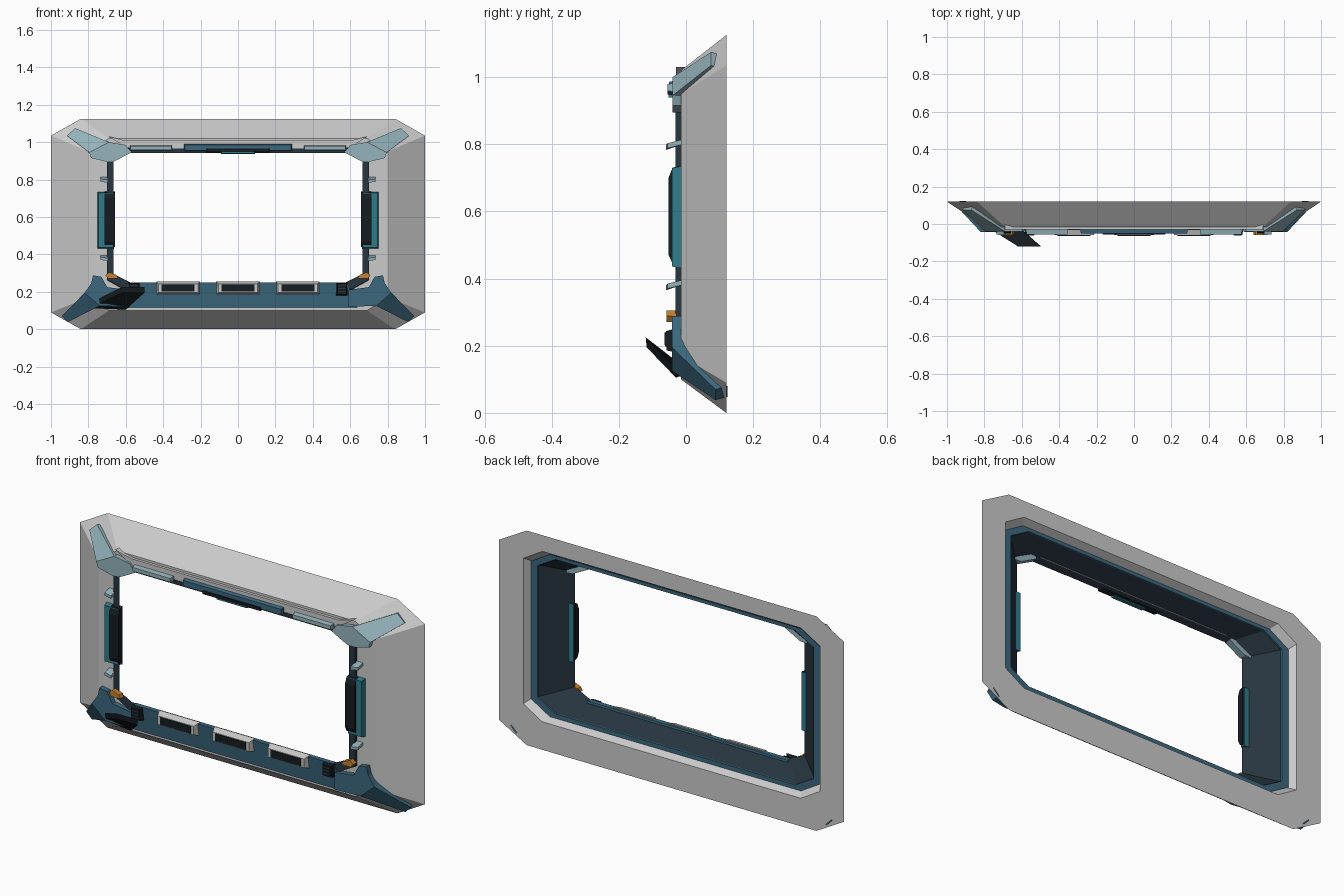
import bpy, bmesh
from mathutils import Vector


def material(name, rgb):
    m = bpy.data.materials.new(name)
    m.diffuse_color = (*rgb, 1)
    return m


DARK = material("dark_navy", (0.02, 0.035, 0.05))
BLACK = material("near_black", (0.008, 0.012, 0.015))
BLUE = material("blue", (0.045, 0.14, 0.21))
PALE = material("pale_blue", (0.30, 0.45, 0.50))
TEAL = material("teal", (0.03, 0.20, 0.26))
ORANGE = material("orange", (0.55, 0.22, 0.03))


def make(name, verts, faces, mat=None):
    bm = bmesh.new()
    vs = [bm.verts.new(v) for v in verts]
    for f in faces:
        bm.faces.new([vs[i] for i in f])
    bmesh.ops.recalc_face_normals(bm, faces=bm.faces)
    me = bpy.data.meshes.new(name)
    bm.to_mesh(me)
    bm.free()
    ob = bpy.data.objects.new(name, me)
    bpy.context.collection.objects.link(ob)
    if mat:
        me.materials.append(mat)
    return ob


def octagon(hx, z0, z1, y, cx, cz):
    # chamfered rectangle in the xz plane
    return [(hx, y, z0 + cz), (hx, y, z1 - cz), (hx - cx, y, z1), (cx - hx, y, z1),
            (-hx, y, z1 - cz), (-hx, y, z0 + cz), (cx - hx, y, z0), (hx - cx, y, z0)]


def ring_frame(name, profile, mat=None):
    # closed frame lofted through octagons
    n = len(profile)
    verts = [v for p in profile for v in octagon(*p)]
    faces = [(i * 8 + j, i * 8 + (j + 1) % 8, (i + 1) % n * 8 + (j + 1) % 8, (i + 1) % n * 8 + j)
             for i in range(n) for j in range(8)]
    return make(name, verts, faces, mat)


def plate(name, pts, depth, mat=None, sides=(1,)):
    # polygon of (x, y, z) extruded by a depth vector, optionally mirrored
    n = len(pts)
    d = Vector(depth)
    faces = [tuple(range(n)), tuple(range(n, 2 * n))]
    faces += [(i, (i + 1) % n, n + (i + 1) % n, n + i) for i in range(n)]
    for s in sides:
        allp = [Vector(p) for p in pts] + [Vector(p) + d for p in pts]
        make(name, [(s * p.x, p.y, p.z) for p in allp], faces, mat)


def block(name, x0, x1, z0, z1, yb, yf, taper=0.0, mat=None, sides=(1,)):
    # box whose front face is narrowed by taper
    t = taper
    v = [(x0, yb, z0), (x1, yb, z0), (x1, yb, z1), (x0, yb, z1),
         (x0 + t, yf, z0 + t), (x1 - t, yf, z0 + t), (x1 - t, yf, z1 - t), (x0 + t, yf, z1 - t)]
    f = [(0, 1, 2, 3), (4, 5, 6, 7), (0, 1, 5, 4), (1, 2, 6, 5), (2, 3, 7, 6), (3, 0, 4, 7)]
    for s in sides:
        make(name, [(s * a, b, c) for a, b, c in v], f, mat)


BOTH = (1, -1)

# Main grey surround
ring_frame("outer_surround", [
    (1.0, 0.0, 1.125, 0.12, 0.16, 0.09),
    (0.80, 0.10, 1.02, -0.015, 0.11, 0.07),
    (0.70, 0.215, 0.965, -0.015, 0.09, 0.05),
    (0.84, 0.165, 1.02, 0.085, 0.11, 0.065),
    (0.86, 0.147, 1.04, 0.12, 0.11, 0.065)])

# Dark tunnel lining and front rim
ring_frame("inner_lining", [
    (0.70, 0.212, 0.968, -0.012, 0.09, 0.05),
    (0.70, 0.215, 0.965, -0.032, 0.09, 0.05),
    (0.665, 0.25, 0.943, -0.032, 0.09, 0.045),
    (0.80, 0.19, 1.0, 0.08, 0.105, 0.06),
    (0.82, 0.175, 1.01, 0.08, 0.105, 0.06)], DARK)

# Blue seal at the back of the lining
ring_frame("rear_seal", [
    (0.80, 0.19, 1.0, 0.078, 0.105, 0.06),
    (0.80, 0.19, 1.0, 0.088, 0.105, 0.06),
    (0.838, 0.167, 1.018, 0.088, 0.11, 0.065),
    (0.835, 0.17, 1.015, 0.078, 0.11, 0.065)], BLUE)

# Top grey trim strip with flared ends
half = [(0.55, 0.957), (0.62, 0.985), (0.69, 1.03), (0.60, 1.008)]
strip = half + [(-x, z) for x, z in reversed(half)]
plate("top_trim", [(x, -0.03, z) for x, z in strip], (0, 0.03, 0))

# Top fittings
block("top_pad", 0.35, 0.58, 0.953, 0.985, -0.02, -0.055, 0.006, PALE, BOTH)
block("top_housing", -0.29, 0.29, 0.95, 0.992, -0.02, -0.05, 0.006, BLUE)
block("top_slot", -0.17, 0.17, 0.945, 0.968, -0.02, -0.055, 0.003, BLACK)
block("top_light", -0.09, 0.09, 0.938, 0.95, -0.03, -0.052, 0.002, TEAL)

# Top corner brackets: flat body and arm along the sloped corner
body = [(0.57, 0.945), (0.66, 0.898), (0.70, 0.895), (0.785, 0.915), (0.795, 0.945),
        (0.69, 1.0), (0.60, 0.985)]
plate("top_corner_body", [(x, -0.04, z) for x, z in body], (0, 0.035, 0), PALE, BOTH)
plate("top_corner_arm", [(0.69, -0.04, 1.0), (0.795, -0.04, 0.945), (0.915, 0.075, 1.035),
                         (0.87, 0.075, 1.075)], (-0.01, 0.035, -0.01), PALE, BOTH)

# Bottom blue panel
plate("bottom_panel", [(-0.64, -0.022, 0.113), (0.64, -0.022, 0.113),
                       (0.58, -0.038, 0.25), (-0.58, -0.038, 0.25)], (0, 0.025, 0.0), BLUE)

# Bottom corner brackets
body = [(0.59, 0.12), (0.74, 0.125), (0.82, 0.195), (0.785, 0.245), (0.775, 0.288),
        (0.73, 0.28), (0.70, 0.225), (0.59, 0.21)]
plate("bottom_corner_body", [(x, -0.042, z) for x, z in body], (0, 0.04, 0), BLUE, BOTH)
plate("bottom_corner_arm", [(0.74, -0.042, 0.125), (0.91, 0.088, 0.038), (0.942, 0.088, 0.07),
                            (0.82, -0.042, 0.195)], (-0.01, 0.035, 0.01), BLUE, BOTH)

# Raised dark flap on the lower left
plate("lower_left_flap", [(-0.79, -0.01, 0.112), (-0.60, -0.03, 0.105), (-0.50, -0.117, 0.195),
                          (-0.62, -0.117, 0.195)], (0.0, -0.003, 0.03), BLACK)

# Bottom framed vents and small corner vents
for cx in (-0.32, 0, 0.32):
    block("vent_frame", cx - 0.117, cx + 0.117, 0.185, 0.255, -0.025, -0.06, 0.012)
    block("vent_inset", cx - 0.09, cx + 0.09, 0.20, 0.242, -0.03, -0.064, 0.002, BLACK)
block("small_vent", 0.525, 0.585, 0.18, 0.25, -0.03, -0.058, 0.006, BLACK, BOTH)
for z in (0.198, 0.214, 0.230):
    block("small_vent_slat", 0.535, 0.575, z, z + 0.007, -0.05, -0.062, 0, DARK, BOTH)

# Orange corner lights
plate("corner_light", [(0.64, -0.058, 0.272), (0.695, -0.058, 0.27), (0.708, -0.058, 0.288),
                       (0.69, -0.058, 0.305), (0.65, -0.058, 0.29)], (0, 0.03, 0), ORANGE, BOTH)

# Side panels with dark insets
block("side_panel", 0.662, 0.752, 0.43, 0.735, -0.012, -0.042, 0.006, TEAL, BOTH)
side = [(-0.02, 0.44), (-0.04, 0.445), (-0.052, 0.47), (-0.052, 0.70), (-0.04, 0.73), (-0.02, 0.735)]
plate("side_inset", [(0.658, y, z) for y, z in side], (0.055, 0, 0), BLACK, BOTH)

# Small clips on the side rims
for z in (0.375, 0.793):
    plate("side_clip", [(0.695, -0.06, z - 0.01), (0.735, -0.055, z - 0.005), (0.735, -0.015, z + 0.005),
                        (0.695, -0.015, z + 0.005)], (0, 0, 0.015), PALE, BOTH)
